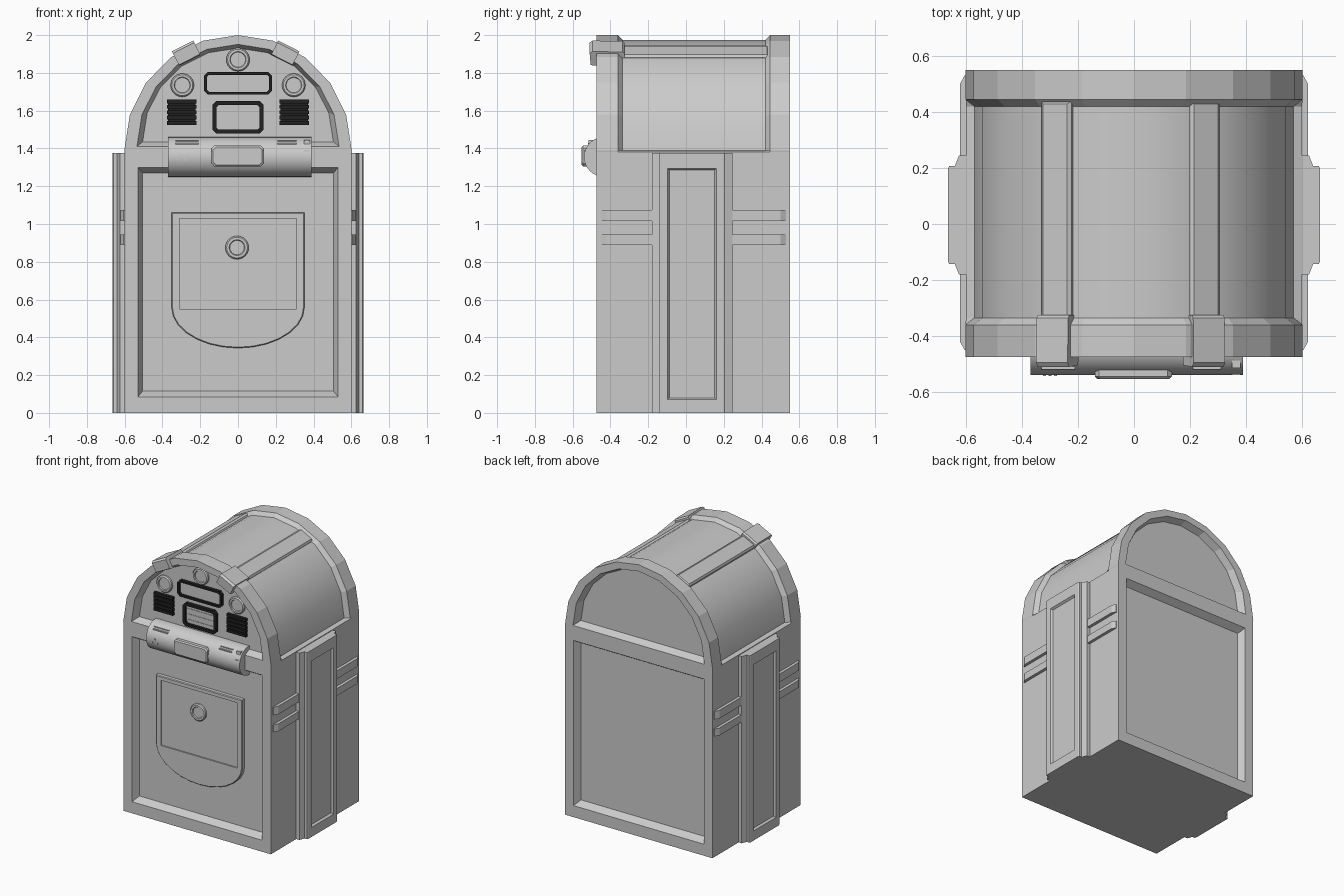
import bpy, bmesh, math
from mathutils import Matrix

if "Cube" in bpy.data.objects:
    bpy.data.objects.remove(bpy.data.objects["Cube"])

FRONT, BACK, DEPTH = -0.475, 0.55, 0.05
FLOOR = FRONT + DEPTH
black = bpy.data.materials.new("black_trim")
black.diffuse_color = (0.015, 0.015, 0.015, 1)
black.use_nodes = True
black.node_tree.nodes["Principled BSDF"].inputs["Base Color"].default_value = black.diffuse_color


def finish(name, bm, mat=None):
    bmesh.ops.recalc_face_normals(bm, faces=bm.faces[:])
    mesh = bpy.data.meshes.new(name)
    bm.to_mesh(mesh)
    bm.free()
    ob = bpy.data.objects.new(name, mesh)
    bpy.context.collection.objects.link(ob)
    if mat:
        mesh.materials.append(mat)
    return ob


def loft(name, rings, mat=None, closed=False):
    """Skin a list of equal-length rings; cap the ends, or close it to a loop."""
    bm = bmesh.new()
    vs = [[bm.verts.new(p) for p in r] for r in rings]
    n = len(rings[0])
    pairs = list(zip(vs, vs[1:])) + ([(vs[-1], vs[0])] if closed else [])
    for a, b in pairs:
        for i in range(n):
            j = (i + 1) % n
            bm.faces.new((a[i], a[j], b[j], b[i]))
    if not closed:
        bm.faces.new(vs[0])
        bm.faces.new(vs[-1])
    return finish(name, bm, mat)


def at_y(outline, y):
    return [(x, y, z) for x, z in outline]


def rect(x0, x1, z0, z1, c=0.0):
    if not c:
        return [(x0, z0), (x1, z0), (x1, z1), (x0, z1)]
    return [(x0 + c, z0), (x1 - c, z0), (x1, z0 + c), (x1, z1 - c),
            (x1 - c, z1), (x0 + c, z1), (x0, z1 - c), (x0, z0 + c)]


def box(name, x0, x1, y0, y1, z0, z1, mat=None):
    return loft(name, [at_y(rect(x0, x1, z0, z1), y0), at_y(rect(x0, x1, z0, z1), y1)], mat)


def arc(rx, rz, zc, n=10, a0=0, a1=180, cx=0.0):
    ts = [math.radians(a0 + (a1 - a0) * i / n) for i in range(n + 1)]
    return [(cx + rx * math.cos(t), zc + rz * math.sin(t)) for t in ts]


def turned(name, x, z, profile):
    """Round part facing the front; profile is (radius, y) pairs."""
    ob = loft(name, [at_y(arc(r, r, z, 24, 0, 360, x)[:-1], y) for r, y in profile])
    smooth(ob)
    return ob


def smooth(ob, angle=30):
    bpy.ops.object.select_all(action='DESELECT')
    bpy.context.view_layer.objects.active = ob
    ob.select_set(True)
    bpy.ops.object.shade_smooth_by_angle(angle=math.radians(angle))


def cut(ob, cutter):
    m = ob.modifiers.new("cut", 'BOOLEAN')
    m.operation, m.solver, m.object = 'DIFFERENCE', 'EXACT', cutter
    bpy.context.view_layer.objects.active = ob
    bpy.ops.object.modifier_apply(modifier=m.name)
    bpy.data.objects.remove(cutter)


def mirrored(ob):
    me = ob.data.copy()
    me.transform(Matrix.Scale(-1, 4, (1, 0, 0)))
    me.flip_normals()
    other = bpy.data.objects.new(ob.name + "_left", me)
    bpy.context.collection.objects.link(other)


# Body: box with a faceted arch, necked down between the rims for the barrel roof
def section(y, rx, rz):
    return at_y([(-0.6, 1.38), (-0.6, 0), (0.6, 0), (0.6, 1.38)] + arc(rx, rz, 1.39), y)


rim, barrel = (0.602, 0.61), (0.57, 0.585)
body = loft("body", [section(FRONT, *rim), section(-0.36, *rim), section(-0.335, *barrel),
                     section(0.42, *barrel), section(0.445, *rim), section(BACK, *rim)])
for p in body.data.polygons:
    if p.center.z > 1.45 and abs(p.normal.y) < 0.05 and -0.3 < p.center.y < 0.3:
        p.use_smooth = True

# Tapered recesses in front and back: lower panel and arched upper panel
for y, s in ((FRONT, 1), (BACK, -1)):
    for outer, inner in (
            (rect(-0.53, 0.53, 0.085, 1.3), rect(-0.505, 0.505, 0.115, 1.27)),
            ([(-0.535, 1.41), (0.535, 1.41)] + arc(0.535, 0.54, 1.411)[1:-1],
             [(-0.505, 1.435), (0.505, 1.435)] + arc(0.505, 0.495, 1.436)[1:-1])):
        cut(body, loft("recess_cutter", [at_y(outer, y - s * 0.02), at_y(outer, y),
                                         at_y(inner, y + s * DEPTH)]))

# Side pilasters with a sunken panel
half = [(0.59, -0.2125), (0.625, -0.2125), (0.64, -0.175), (0.66, -0.175), (0.665, -0.165)]
plan = [(x, y + 0.0325) for x, y in half] + [(x, 0.0325 - y) for x, y in reversed(half)]
pilaster = loft("side_pilaster", [[(x, y, z) for x, y in plan] for z in (0, 1.375)])


def side_ring(x, y0, y1, z0, z1):
    return [(x, y0, z0), (x, y1, z0), (x, y1, z1), (x, y0, z1)]


cut(pilaster, loft("pilaster_cutter", [side_ring(0.68, -0.097, 0.162, 0.07, 1.295),
                                       side_ring(0.665, -0.097, 0.162, 0.07, 1.295),
                                       side_ring(0.65, -0.087, 0.152, 0.08, 1.285)]))
mirrored(pilaster)

# Side trim bars, two in front of and two behind each pilaster
for y0, y1, e0, e1 in ((-0.45, -0.16, 0.03, 0), (0.225, 0.53, 0, 0.03)):
    for z0, z1 in ((0.89, 0.945), (1.015, 1.075)):
        bar = loft("side_bar", [side_ring(0.59, y0, y1, z0, z1), side_ring(0.605, y0, y1, z0, z1),
                                side_ring(0.622, y0 + e0, y1 - e1, z0, z1)])
        mirrored(bar)


# Roof straps and their front clips, laid on the facets at 27 degrees
def on_roof(ob, side):
    ob.data.transform(Matrix.Translation((-0.012, 0, 1.39)) @
                      Matrix.Rotation(math.radians(27 * side), 4, 'Y'))


clip_side = [(-0.325, 0.57), (-0.325, 0.606), (-0.335, 0.616), (-0.495, 0.62), (-0.51, 0.608),
             (-0.505, 0.54), (-0.49, 0.535), (-0.46, 0.535), (-0.46, 0.57)]
for side in (-1, 1):
    strap = loft("roof_strap", [
        [(-w, a, d), (w, a, d), (w, b, d), (-w, b, d)]
        for w, a, b, d in ((0.06, -0.35, 0.44, 0.55), (0.06, -0.35, 0.44, 0.582),
                           (0.048, -0.34, 0.428, 0.594))])
    on_roof(strap, side)
    clip = loft("roof_clip", [[(x, y, d) for y, d in clip_side] for x in (-0.063, 0.063)])
    on_roof(clip, side)

# Rounded slot cover with raised plate and small trim
prof = arc(0.105, 0.105, 1.355, 16, 90, 270, -0.435) + [(-0.42, 1.25), (-0.42, 1.46)]
cover = loft("slot_cover", [[(x, y, z) for y, z in prof] for x in (-0.37, 0.39)])
smooth(cover)
loft("cover_plate", [at_y(rect(-0.14, 0.135, 1.305, 1.415, 0.015), -0.50),
                     at_y(rect(-0.14, 0.135, 1.305, 1.415, 0.015), -0.545),
                     at_y(rect(-0.132, 0.127, 1.313, 1.407, 0.015), -0.553)])
for x0, x1, z0, z1, y in ((-0.33, -0.21, 1.436, 1.442, -0.504), (-0.33, -0.21, 1.422, 1.429, -0.52),
                          (0.21, 0.31, 1.436, 1.442, -0.504), (0.21, 0.31, 1.422, 1.429, -0.52),
                          (0.35, 0.38, 1.415, 1.445, -0.515), (0.35, 0.38, 1.385, 1.391, -0.539),
                          (-0.325, -0.315, 1.335, 1.345, -0.543), (-0.285, -0.275, 1.335, 1.345, -0.543),
                          (-0.305, -0.295, 1.36, 1.37, -0.543)):
    box("cover_trim", x0, x1, y, -0.48, z0, z1)

# Front door plate with rounded bottom, shallow inset and knob
def door(g):
    return [(0.352 - g, 1.06 - g), (-0.352 + g, 1.06 - g)] + arc(0.352 - g, 0.217 - g, 0.56, 14, 180, 360)


plate = loft("door_plate", [at_y(door(0), FLOOR + 0.01), at_y(door(0), -0.45), at_y(door(0.005), -0.455)])
cut(plate, box("door_cutter", -0.31, 0.31, -0.48, -0.445, 0.55, 1.03))
turned("door_knob", -0.005, 0.875, [(0.062, -0.43), (0.062, -0.458), (0.055, -0.465),
                                    (0.042, -0.465), (0.038, -0.458)])

# Round lamps on the upper panel
for x, z in ((0, 1.87), (-0.295, 1.735), (0.295, 1.735)):
    turned("lamp", x, z, [(0.062, FLOOR + 0.01), (0.062, -0.437), (0.055, -0.445),
                          (0.043, -0.445), (0.04, -0.438)])

# Black-framed displays
for x, z0, z1, t in ((0.18, 1.685, 1.805, 0.015), (0.135, 1.48, 1.65, 0.02)):
    o, i = rect(-x, x, z0, z1, 0.02), rect(-x + t, x - t, z0 + t, z1 - t, 0.012)
    loft("display_frame", [at_y(o, FLOOR + 0.01), at_y(o, -0.45), at_y(i, -0.45),
                           at_y(i, FLOOR + 0.01)], black, closed=True)
    box("display_screen", -x + t / 2, x - t / 2, -0.432, FLOOR + 0.01, z0 + t / 2, z1 - t / 2)
for k in range(3):
    box("display_line", -0.11, 0.11, -0.435, -0.43, 1.523 + 0.04 * k, 1.527 + 0.04 * k)

# Black ribbed speaker grilles
for c in (-0.2975, 0.2975):
    box("speaker", c - 0.073, c + 0.073, -0.437, FLOOR + 0.01, 1.527, 1.658, black)
    for k in range(5):
        z = 1.525 + 0.0285 * k
        box("speaker_rib", c - 0.078, c + 0.078, -0.447, FLOOR + 0.01, z, z + 0.02, black)
